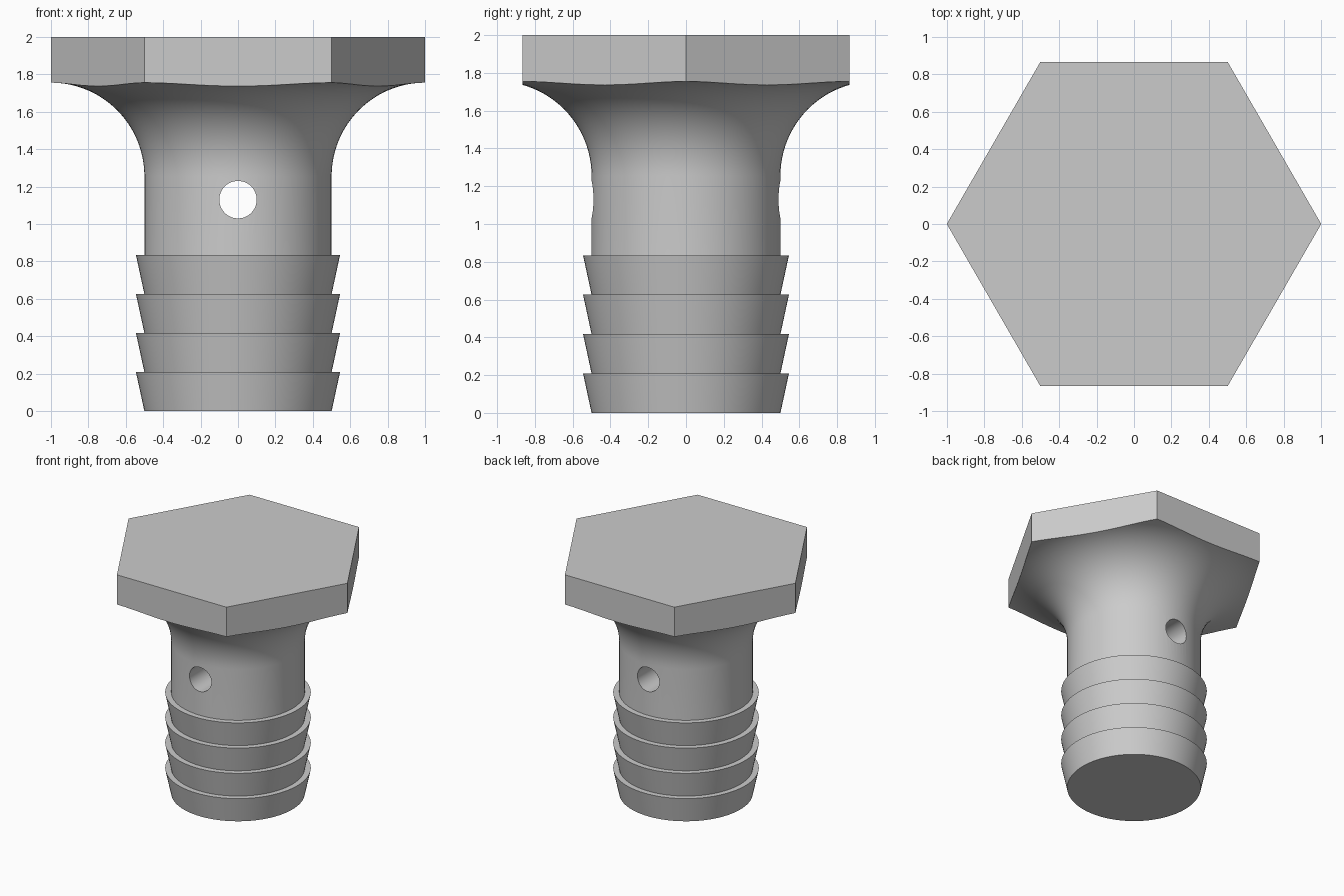
import bpy, bmesh
from math import pi, sin, cos, radians
from mathutils import Matrix

cube = bpy.data.objects.get("Cube")
if cube:
    bpy.data.objects.remove(cube, do_unlink=True)

SHAFT_R, BARB_R, BARB_H, BARBS = 0.5, 0.545, 0.2085, 4
HEAD_R, FLARE_TOP, TOP = 1.0, 1.755, 2.0

steel = bpy.data.materials.new("grey_steel")
steel.use_nodes = True
GREY = (0.6, 0.6, 0.6, 1)
steel.diffuse_color = GREY
steel.node_tree.nodes["Principled BSDF"].inputs["Base Color"].default_value = GREY


def add_object(name, bm):
    bmesh.ops.recalc_face_normals(bm, faces=bm.faces)
    mesh = bpy.data.meshes.new(name)
    bm.to_mesh(mesh)
    bm.free()
    mesh.materials.append(steel)
    obj = bpy.data.objects.new(name, mesh)
    bpy.context.collection.objects.link(obj)
    return obj


def lathe(name, profile, steps):
    bm = bmesh.new()
    verts = [bm.verts.new((r, 0, z)) for r, z in profile]
    edges = [bm.edges.new(pair) for pair in zip(verts, verts[1:])]
    bmesh.ops.spin(bm, geom=verts + edges, cent=(0, 0, 0), axis=(0, 0, 1),
                   angle=2 * pi, steps=steps, use_merge=True)
    bmesh.ops.remove_doubles(bm, verts=bm.verts, dist=1e-5)
    # Close both ends with a single cap
    bmesh.ops.holes_fill(bm, edges=[e for e in bm.edges if e.is_boundary], sides=0)
    return add_object(name, bm)


def prism(name, sides, radius, depth, matrix):
    bm = bmesh.new()
    bmesh.ops.create_cone(bm, cap_ends=True, segments=sides, radius1=radius,
                          radius2=radius, depth=depth, matrix=matrix)
    return add_object(name, bm)


def cut(target, cutter, operation):
    mod = target.modifiers.new(operation.title(), 'BOOLEAN')
    mod.operation, mod.solver, mod.object = operation, 'EXACT', cutter
    bpy.ops.object.select_all(action='DESELECT')
    target.select_set(True)
    bpy.context.view_layer.objects.active = target
    bpy.ops.object.modifier_apply(modifier=mod.name)
    bpy.data.objects.remove(cutter, do_unlink=True)


# Barbed stem: each barb widens upward and steps back to the shaft
profile = []
for i in range(BARBS):
    profile += [(SHAFT_R, i * BARB_H), (BARB_R, (i + 1) * BARB_H)]
profile.append((SHAFT_R, BARBS * BARB_H))

# Quarter-round flare up to the head
flare = HEAD_R - SHAFT_R
for i in range(25):
    a = pi / 2 * i / 24
    profile.append((HEAD_R - flare * cos(a), FLARE_TOP - flare + flare * sin(a)))
profile += [(HEAD_R + 0.1, FLARE_TOP), (HEAD_R + 0.1, TOP + 0.1)]
plug = lathe("barbed_hex_plug", profile, 96)

# Trim the round blank to a hexagonal head, corners on the x axis
hexagon = prism("hex_trim", 6, HEAD_R, TOP + 0.2,
                Matrix.Translation((0, 0, TOP / 2 - 0.1)) @ Matrix.Rotation(radians(30), 4, 'Z'))
corner = max(v.co.x for v in hexagon.data.vertices)
if corner < HEAD_R - 0.01:
    hexagon.data.transform(Matrix.Rotation(radians(30), 4, 'Z'))
cut(plug, hexagon, 'INTERSECT')

# Cross hole through the shaft, front to back
drill = prism("cross_hole_drill", 48, 0.1, 3,
              Matrix.Translation((0, 0, 1.13)) @ Matrix.Rotation(pi / 2, 4, 'X'))
cut(plug, drill, 'DIFFERENCE')

plug.select_set(True)
bpy.context.view_layer.objects.active = plug
bpy.ops.object.shade_smooth_by_angle(angle=radians(30))
